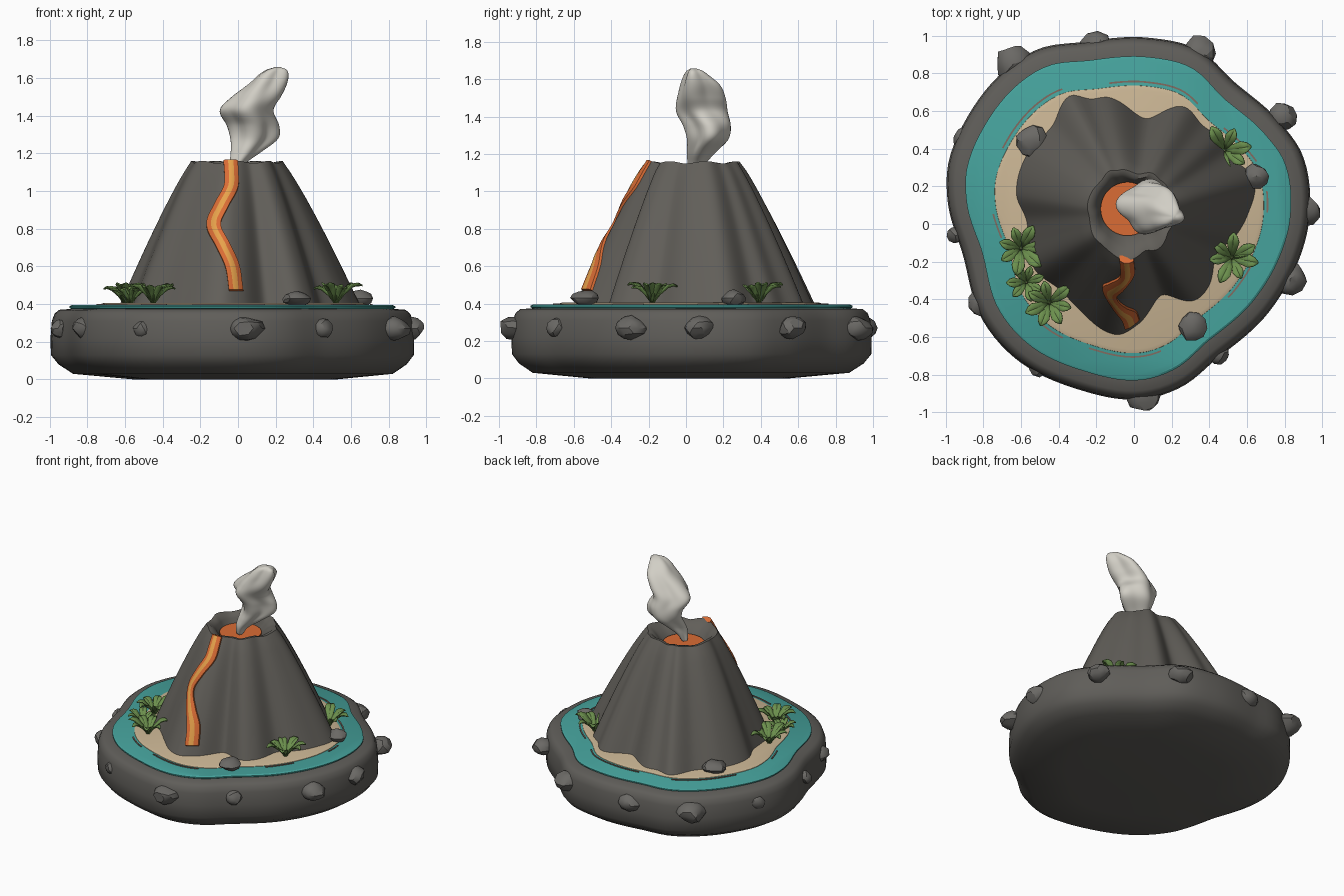
import bpy, bmesh, math, random
from mathutils import Vector, Matrix

if "Cube" in bpy.data.objects:
    bpy.data.objects.remove(bpy.data.objects["Cube"])
random.seed(4)


def mat(name, r, g, b):
    m = bpy.data.materials.new(name)
    m.diffuse_color = (r, g, b, 1)
    m.use_nodes = True
    m.node_tree.nodes["Principled BSDF"].inputs["Base Color"].default_value = m.diffuse_color
    return m


ROCK = mat("base rock grey", .115, .11, .10)
CONE = mat("volcano grey", .12, .113, .10)
STONE = mat("boulder grey", .145, .14, .13)
SEA = mat("teal water", .06, .36, .33)
SAND = mat("beach sand", .60, .47, .30)
FOAM = mat("shore line brown", .22, .15, .12)
LAVA = mat("orange lava", .70, .15, .035)
GLOW = mat("bright lava", .80, .36, .07)
SMOKE = mat("pale smoke", .64, .62, .56)
LEAF = mat("leaf green", .15, .28, .075)


def make(name, bm, mats, angle=40):
    bmesh.ops.recalc_face_normals(bm, faces=bm.faces)
    me = bpy.data.meshes.new(name)
    bm.to_mesh(me)
    bm.free()
    for m in mats:
        me.materials.append(m)
    for p in me.polygons:
        p.use_smooth = True
    me.set_sharp_from_angle(angle=math.radians(angle))
    ob = bpy.data.objects.new(name, me)
    bpy.context.collection.objects.link(ob)
    return ob


def loft(name, rings, mats, angle=40, closed=True):
    """Skin a stack of equal rings; cap both ends when the rings are closed."""
    bm = bmesh.new()
    vs = [[bm.verts.new(p) for p in ring] for ring in rings]
    n = len(vs[0])
    for a, b in zip(vs, vs[1:]):
        for j in range(n if closed else n - 1):
            k = (j + 1) % n
            bm.faces.new((a[j], a[k], b[k], b[j]))
    if closed:
        bm.faces.new(vs[0][::-1])
        bm.faces.new(vs[-1])
    return make(name, bm, mats, angle)


def curve(table, x, period=None):
    """Smooth interpolation through (x, value) pairs, optionally periodic."""
    if period:
        t = [(a - period, v) for a, v in table[-2:]] + table + [(a + period, v) for a, v in table[:2]]
        x = x % period
    else:
        t = [table[0]] + table + [table[-1]]
    i = 1
    while i < len(t) - 3 and x > t[i + 1][0]:
        i += 1
    (x0, a), (x1, b), (x2, c), (x3, d) = t[i - 1:i + 3]
    h = x2 - x1
    u = (x - x1) / h
    m1, m2 = (c - a) / (x2 - x0) * h, (d - b) / (x3 - x1) * h
    return ((2*u**3 - 3*u*u + 1) * b + (u**3 - 2*u*u + u) * m1
            + (3*u*u - 2*u**3) * c + (u**3 - u*u) * m2)


# outline of the water, as angle and radius; the base and beach follow it
SHORE = [(2, .83), (22, .865), (34, .845), (54, .82), (70, .885), (85, .89), (105, .90), (118, .955),
         (129, .965), (147, .95), (162, .935), (173, .895), (191, .82), (212, .85), (229, .85),
         (251, .825), (272, .83), (286, .80), (303, .735), (328, .755), (346, .79)]


def shore(deg, scale, off, z):
    r = curve(SHORE, deg, 360) * scale + off
    a = math.radians(deg)
    return Vector((r * math.cos(a), r * math.sin(a), z))


def island(name, profile, m, angle):
    loft(name, [[shore(i * 3, s, o, z) for i in range(120)] for s, o, z in profile], [m], angle)


# rock base, water and beach
island("rock_base", [(.56, .05, 0), (.89, .08, .03), (.96, .095, .08), (1, .10, .13), (1, .102, .22),
                     (1, .095, .31), (1, .08, .35), (1, .055, .37), (.97, .0, .376)], ROCK, 50)
island("water", [(.97, 0, .365), (1, 0, .38), (1, 0, .388), (.985, 0, .395)], SEA, 30)
island("beach", [(.83, 0, .38), (.825, 0, .398), (.80, 0, .405)], SAND, 40)

# thin shore lines around the beach
for k, (a0, a1) in enumerate([(118, 150), (62, 100), (27, 47), (5, 14), (322, 340), (250, 282), (225, 238), (176, 186)]):
    steps = [a0 + (a1 - a0) * i / 16 for i in range(17)]
    loft(f"shore_line_{k}", [[shore(d, .85, -.005, .395), shore(d, .85, -.005, .4),
                              shore(d, .85, .004, .4), shore(d, .85, .004, .395)] for d in steps], [FOAM])

# fluted volcano cone: foot outline as angle and radius
FOOT = [(0, .62), (16, .68), (32, .60), (42, .62), (52, .61), (65, .64), (82, .52), (101, .64), (110, .66),
        (118, .72), (132, .64), (150, .65), (170, .63), (182, .57), (193, .57), (209, .60), (225, .56),
        (240, .58), (262, .65), (273, .59), (290, .46), (305, .565), (316, .565), (335, .50), (350, .575)]
CX, CY, Z0, Z1 = -.01, .05, .39, 1.155


def cone_r(deg, z):
    t = min(max((z - Z0) / (Z1 - Z0), 0), 1)
    foot = curve(FOOT, deg, 360)
    rim = .235 + (foot - .6) * .22
    return rim + (foot - rim) * (1 - t) ** .87


def ring(z, radius, cx=CX, cy=CY, wave=0):
    pts = []
    for i in range(180):
        d, a = i * 2, math.radians(i * 2)
        r = radius(d)
        pts.append((cx + r * math.cos(a), cy + r * math.sin(a),
                    z + wave * math.sin(7 * a)))
    return pts


rings = [ring(Z0 + (Z1 - Z0) * i / 16, lambda d, i=i: cone_r(d, Z0 + (Z1 - Z0) * i / 16),
              wave=.006 * (i == 16)) for i in range(17)]
rings += [ring(1.152, lambda d: cone_r(d, Z1) - .025, wave=.006),
          ring(1.12, lambda d: .6 * cone_r(d, Z1) + .035, -.02, .065),
          ring(1.07, lambda d: .14, -.035, .08), ring(1.04, lambda d: .125, -.035, .08)]
loft("volcano_cone", rings, [CONE], 55)

# lava pool in the crater
loft("lava_pool", [ring(1.06, lambda d: .14, -.035, .08), ring(1.088, lambda d: .142, -.035, .08)], [LAVA])


# lava stream laid on the front of the cone
def front_y(x, z):
    lo, hi = 0, 1.0
    for _ in range(30):
        y = (lo + hi) / 2
        if math.hypot(x - CX, y) < cone_r(math.degrees(math.atan2(-y, x - CX)), z):
            lo = y
        else:
            hi = y
    return CY - lo


PATH = [(.47, -.01), (.60, -.03), (.71, -.08), (.82, -.13), (.92, -.09), (1.02, -.038), (1.10, -.035), (1.165, -.04)]
SECTION = [(-.038, -.015), (-.038, .012), (-.014, .017), (.014, .017), (.038, .012), (.038, -.015)]
rows = []
for i in range(41):
    z = .47 + .69 * i / 40
    x = curve(PATH, z)
    slope = (curve(PATH, min(z + .01, 1.165)) - curve(PATH, z - .01 if z > .48 else z)) / .02
    w = math.sqrt(1 + .5 * slope * slope)
    rows.append([(x + o * w, front_y(x + o * w, z) - h, z + h * .5) for o, h in SECTION])
stream = loft("lava_stream", rows, [LAVA, GLOW], 40)
for p in stream.data.polygons:       # bright band along the middle
    if len(p.vertices) == 4 and set(v % 6 for v in p.vertices) == {2, 3}:
        p.material_index = 1

# twisted smoke plume: z, centre x, centre y, radius x, radius y
PLUME = [(1.09, -.02, .05, .02, .02), (1.15, 0, .055, .04, .045), (1.21, .04, .08, .075, .07),
         (1.28, .08, .12, .115, .10), (1.35, .08, .12, .125, .115), (1.43, .055, .085, .13, .125),
         (1.50, .10, .075, .12, .12), (1.57, .155, .07, .095, .10), (1.62, .185, .055, .075, .065),
         (1.65, .205, .045, .045, .035), (1.658, .21, .04, .015, .012)]
rings = []
for i in range(49):
    z = 1.09 + .568 * i / 48
    cx, cy, rx, ry = [curve([(p[0], p[k]) for p in PLUME], z) for k in (1, 2, 3, 4)]
    pts = []
    for j in range(48):
        a = math.tau * j / 48
        f = 1 + .11 * math.sin(4 * a + 6 * z) + .07 * math.sin(3 * a - 14 * z)
        pts.append((cx + rx * f * math.cos(a), cy + ry * f * math.sin(a), z))
    rings.append(pts)
loft("smoke_plume", rings, [SMOKE], 80)


# boulders around the base and on the beach
def boulder(name, x, y, z, r, h):
    bm = bmesh.new()
    bmesh.ops.create_icosphere(bm, subdivisions=2, radius=1)
    bumps = [Vector([random.uniform(-1, 1) for _ in range(3)]).normalized() for _ in range(9)]
    for v in bm.verts:               # shave flat facets off the sphere
        for b in bumps:
            over = v.co.dot(b) - .8
            if over > 0:
                v.co -= b * over
    turn = Matrix.Rotation(random.uniform(0, 6), 4, 'Z')
    bmesh.ops.transform(bm, verts=bm.verts, matrix=Matrix.Translation((x, y, z))
                        @ Matrix.Diagonal((r, r, h, 1)) @ turn)
    make(name, bm, [STONE], 28)


for k, (x, y, r) in enumerate([(-.64, .85, .105), (-.2, .93, .095), (.34, .91, .095), (.79, .57, .08),
                               (.91, .07, .085), (.83, -.29, .09), (.45, -.69, .058), (.05, -.91, .095),
                               (-.5, -.75, .065), (-.8, -.42, .085), (-.95, -.06, .045), (-.9, .45, .07)]):
    boulder(f"base_boulder_{k}", x, y, .27, r, .03 + r * .42)
for k, (x, y, r) in enumerate([(-.54, .44, .09), (.65, .255, .07), (.31, -.545, .08)]):
    boulder(f"beach_boulder_{k}", x, y, .43, r, .047)

# leafy plants: rosettes of folded leaves
for k, (x, y, s, turn) in enumerate([(.48, .39, 1, .2), (.52, -.18, 1, .6), (-.6, -.13, 1, .1),
                                     (-.57, -.31, .75, .4), (-.45, -.42, .95, .8)]):
    bm = bmesh.new()
    for i in range(7):
        rot = Matrix.Rotation(turn + math.tau * i / 7 + random.uniform(-.12, .12), 3, 'Z')
        size = s * random.uniform(.85, 1.08)
        rows = []
        for d, w, z in [(0, .010, .0), (.04, .022, .05), (.085, .032, .088), (.115, .022, .098), (.138, .003, .095)]:
            rows.append([bm.verts.new(rot @ Vector((d, o * w, z + abs(o) * w * .45)) * size + Vector((x, y, .402)))
                         for o in (-1, 0, 1)])
        for a, b in zip(rows, rows[1:]):
            for j in (0, 1):
                bm.faces.new((a[j], a[j + 1], b[j + 1], b[j]))
    plant = make(f"plant_{k}", bm, [LEAF], 30)
    mod = plant.modifiers.new("thickness", 'SOLIDIFY')
    mod.thickness = .006
